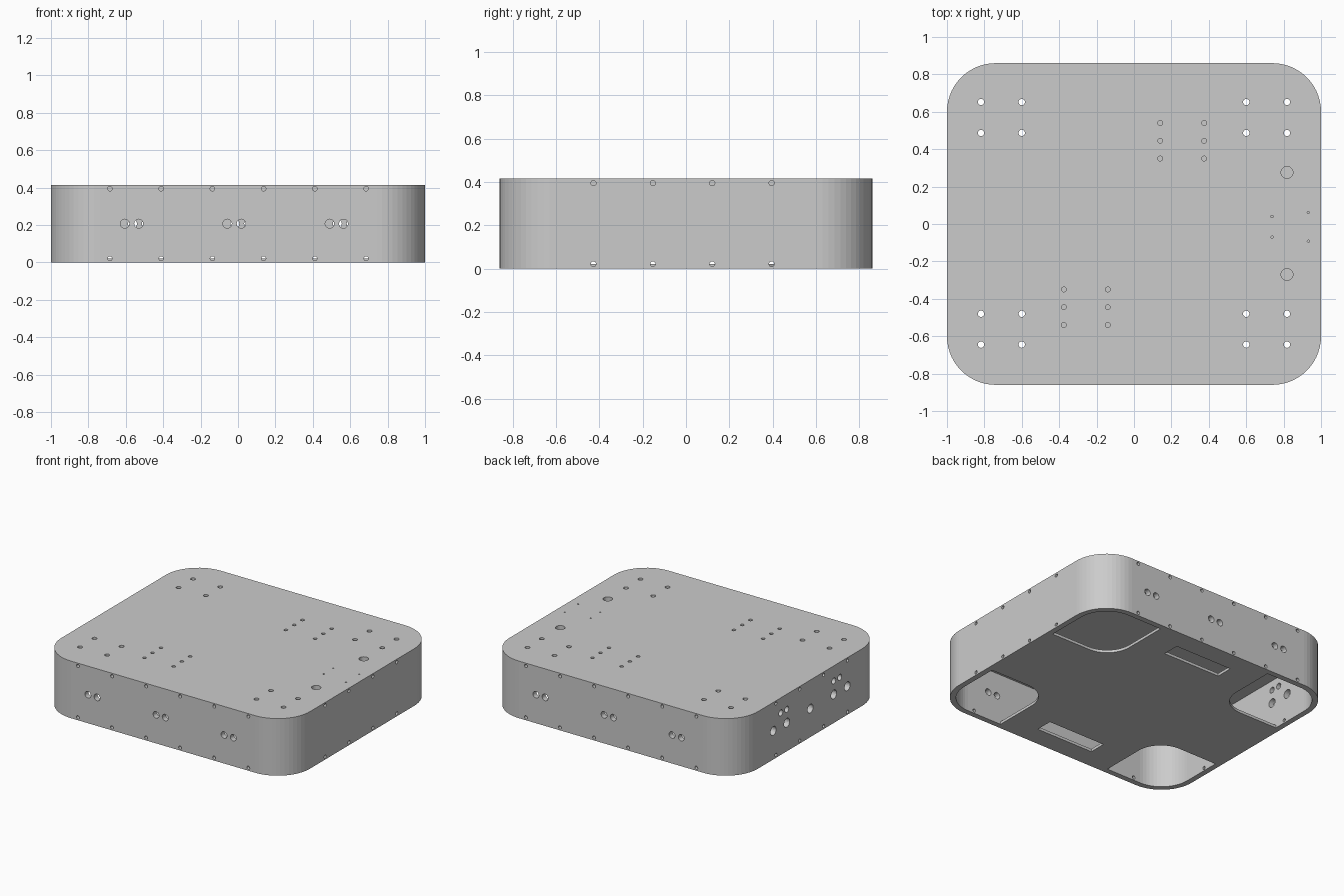
import bpy, bmesh, math
from mathutils import Matrix, Vector

if "Cube" in bpy.data.objects:
    bpy.data.objects.remove(bpy.data.objects["Cube"])

H, WALL, TOP, BASE = 0.415, 0.04, 0.04, 0.02


def link(name, bm):
    bmesh.ops.recalc_face_normals(bm, faces=bm.faces[:])
    me = bpy.data.meshes.new(name)
    bm.to_mesh(me)
    bm.free()
    ob = bpy.data.objects.new(name, me)
    bpy.context.collection.objects.link(ob)
    return ob


def add_prism(bm, x0, x1, y0, y1, r, z0, z1, seg=14):
    """Rounded rectangle extruded from z0 to z1."""
    pts = []
    corners = [(x1, y1, -1, -1), (x0, y1, 1, -1), (x0, y0, 1, 1), (x1, y0, -1, 1)]
    for q, (x, y, sx, sy) in enumerate(corners):
        if r == 0:
            pts.append((x, y))
            continue
        for i in range(seg + 1):
            a = math.pi / 2 * (q + i / seg)
            pts.append((x + sx * r + r * math.cos(a), y + sy * r + r * math.sin(a)))
    face = bm.faces.new([bm.verts.new((x, y, z0)) for x, y in pts])
    ext = bmesh.ops.extrude_face_region(bm, geom=[face])
    vs = [v for v in ext["geom"] if isinstance(v, bmesh.types.BMVert)]
    bmesh.ops.translate(bm, verts=vs, vec=(0, 0, z1 - z0))


def add_drill(bm, pos, axis, r, depth):
    """Cylinder centred on a surface point, running along an axis."""
    rot = Vector((0, 0, 1)).rotation_difference(Vector(axis)).to_matrix().to_4x4()
    bmesh.ops.create_cone(bm, cap_ends=True, segments=20, radius1=r, radius2=r,
                          depth=depth * 2, matrix=Matrix.Translation(pos) @ rot)


def cut(ob, bm):
    cutter = link("cutter", bm)
    cutter.hide_render = True
    mod = ob.modifiers.new("cut", 'BOOLEAN')
    mod.operation, mod.solver, mod.object = 'DIFFERENCE', 'EXACT', cutter
    bpy.context.view_layer.update()
    dg = bpy.context.evaluated_depsgraph_get()
    me = bpy.data.meshes.new_from_object(ob.evaluated_get(dg))
    ob.modifiers.clear()
    ob.data = me
    bpy.data.objects.remove(cutter)


# Hollow body: side walls and top deck
bm = bmesh.new()
add_prism(bm, -1, 1, -0.86, 0.86, 0.26, 0, H)
shell = link("body_shell", bm)
bm = bmesh.new()
add_prism(bm, -1 + WALL, 1 - WALL, -0.86 + WALL, 0.86 - WALL, 0.26 - WALL, -0.1, H - TOP)
cut(shell, bm)

bm = bmesh.new()
# Edge screw holes on all four walls
for z in (0.021, H - 0.021):
    for s in (-1, 1):
        for i in range(6):
            add_drill(bm, (-0.685 + 0.274 * i, s * 0.86, z), (0, 1, 0), 0.012, 0.06)
        for i in range(4):
            add_drill(bm, (s, -0.427 + 0.274 * i, z), (1, 0, 0), 0.012, 0.06)
# Paired ports on the front, turned half round for the back
for s in (-1, 1):
    for x in (-0.605, -0.531, -0.057, 0.017, 0.49, 0.564):
        add_drill(bm, (-s * x, s * 0.86, 0.207), (0, 1, 0), 0.024, 0.07)
    # Connector ports on the left wall
    for y, z, r in ((0.425, 0.207, 0.032), (0.27, 0.207, 0.032),
                    (0.27, 0.305, 0.022), (0.338, 0.305, 0.022)):
        add_drill(bm, (-1, s * y, z), (1, 0, 0), r, 0.07)
    # Large deck holes
    add_drill(bm, (0.818, 0.003 + s * 0.273, H), (0, 0, 1), 0.032, 0.07)
    # Two grids of six deck holes
    for x in (0.14, 0.375):
        for y in (0.35, 0.445, 0.54):
            add_drill(bm, (s * x, s * y, H), (0, 0, 1), 0.013, 0.07)
    # Caster mounting holes at each corner
    for x in (0.6, 0.818):
        for y in (-0.645, -0.48, 0.487, 0.652):
            add_drill(bm, (s * x, y, H), (0, 0, 1), 0.017, 0.07)
add_drill(bm, (-1, 0, 0.207), (1, 0, 0), 0.032, 0.07)
# Tiny deck holes
for x, y in ((0.738, 0.04), (0.738, -0.07), (0.932, 0.062), (0.932, -0.092)):
    add_drill(bm, (x, y, H), (0, 0, 1), 0.006, 0.07)
cut(shell, bm)

# Base plate with wheel openings in the corners and two slots
bm = bmesh.new()
add_prism(bm, -1 + WALL, 1 - WALL, -0.86 + WALL, 0.86 - WALL, 0.26 - WALL, 0, BASE)
base = link("base_plate", bm)
bm = bmesh.new()
for sx in (-1, 1):
    for sy in (-1, 1):
        xs, ys = sorted((sx * 0.46, sx * 1.5)), sorted((sy * 0.31, sy * 1.4))
        add_prism(bm, *xs, *ys, 0.19, -0.1, 0.1)
for s in (-1, 1):
    add_prism(bm, -0.23, 0.23, s * 0.65 - 0.062, s * 0.65 + 0.062, 0, -0.1, 0.1)
cut(base, bm)
